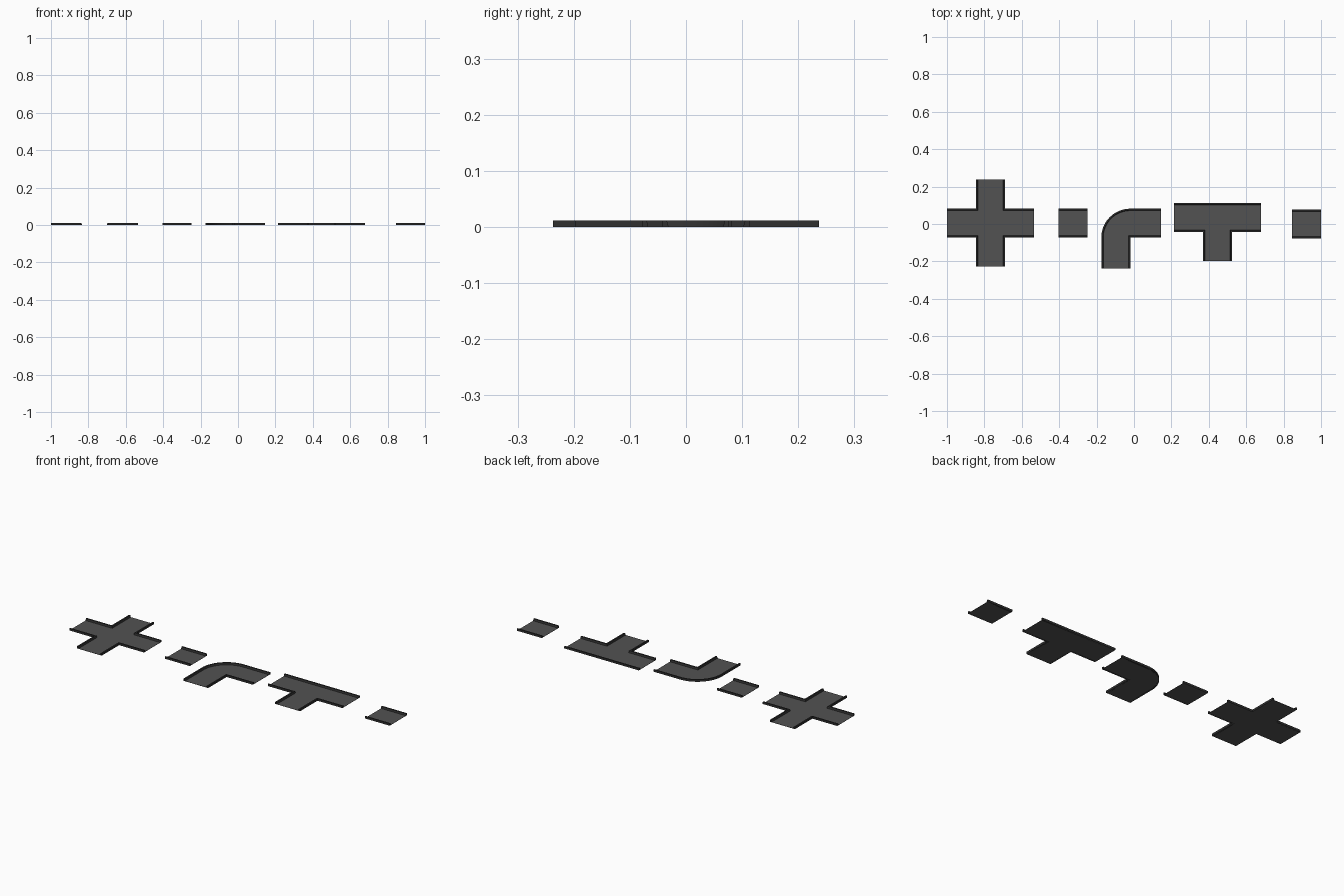
import bpy, bmesh, math
from mathutils import Vector

if "Cube" in bpy.data.objects:
    bpy.data.objects.remove(bpy.data.objects["Cube"])

W = 0.155      # width of one road tile
H = 0.0115     # kerb height
T = 0.001      # floor thickness


def material(name, v):
    m = bpy.data.materials.new(name)
    m.diffuse_color = (v, v, v, 1)
    m.use_nodes = True
    m.node_tree.nodes["Principled BSDF"].inputs["Base Color"].default_value = m.diffuse_color
    return m


FLOOR = material("floor grey", 0.085)
KERB = material("kerb dark grey", 0.03)


def finish(bm, name, mat):
    bmesh.ops.recalc_face_normals(bm, faces=bm.faces)
    me = bpy.data.meshes.new(name)
    bm.to_mesh(me)
    bm.free()
    me.materials.append(mat)
    bpy.context.collection.objects.link(bpy.data.objects.new(name, me))


def floor(name, outline):
    bm = bmesh.new()
    f = bm.faces.new([bm.verts.new((x, y, 0)) for x, y in outline])
    r = bmesh.ops.extrude_face_region(bm, geom=[f])
    for v in r["geom"]:
        if isinstance(v, bmesh.types.BMVert):
            v.co.z = T
    finish(bm, name, FLOOR)


def kerb(name, path):
    """Sweep the kerb section along a path; the road lies on its right."""
    section = [(0, 0), (0, H), (0.008, H), (0.011, 0)]
    pts = [Vector(p) for p in path]
    bm = bmesh.new()
    rings = []
    for i, p in enumerate(pts):
        a = (p - pts[i - 1]).normalized() if i else None
        b = (pts[i + 1] - p).normalized() if i < len(pts) - 1 else None
        a, b = a or b, b or a
        n = Vector((a.y, -a.x)) + Vector((b.y, -b.x))
        n = n * (2 / n.length_squared)       # mitred offset
        rings.append([bm.verts.new((*(p + n * o), z)) for o, z in section])
    for r, s in zip(rings, rings[1:]):
        for k in range(4):
            bm.faces.new((r[k], r[(k + 1) % 4], s[(k + 1) % 4], s[k]))
    bm.faces.new(rings[0])
    bm.faces.new(rings[-1])
    finish(bm, name, KERB)


def piece(name, walls):
    """Walls run clockwise round the piece; joined end to end they bound the floor."""
    floor(name + "_floor", [p for w in walls for p in w])
    for i, w in enumerate(walls):
        kerb(f"{name}_kerb_{i + 1}", w)


# straight tiles
def straight(name, x, y):
    h = W / 2
    piece(name, [[(x - h, y + h), (x + h, y + h)],
                 [(x + h, y - h), (x - h, y - h)]])


straight("straight_tile", -0.327, 0.0045)
straight("end_tile", 0.9225, -0.0005)

# crossroads: one L-shaped kerb turned four times
cx, cy, h, e = -0.7675, 0.0045, W / 2, W * 1.5
walls = []
for k in range(4):
    c, s = math.cos(k * math.pi / 2), -math.sin(k * math.pi / 2)
    walls.append([(cx + c * x - s * y, cy + s * x + c * y)
                  for x, y in [(h, e), (h, h), (e, h)]])
piece("crossroads", walls)

# rounded corner
ix, iy, arm = -0.02, -0.073, 0.164
arc = [(ix - W * math.cos(t), iy + W * math.sin(t))
       for t in (i * math.pi / 32 for i in range(17))]
piece("corner", [[(ix - W, iy - arm)] + arc + [(ix + arm, iy + W)],
                 [(ix + arm, iy), (ix, iy), (ix, iy - arm)]])

# T junction
x, top = 0.4475, 0.113
low, end = top - W, top - 2 * W
piece("t_junction", [[(x - e, top), (x + e, top)],
                     [(x + e, low), (x + h, low), (x + h, end)],
                     [(x - h, end), (x - h, low), (x - e, low)]])
